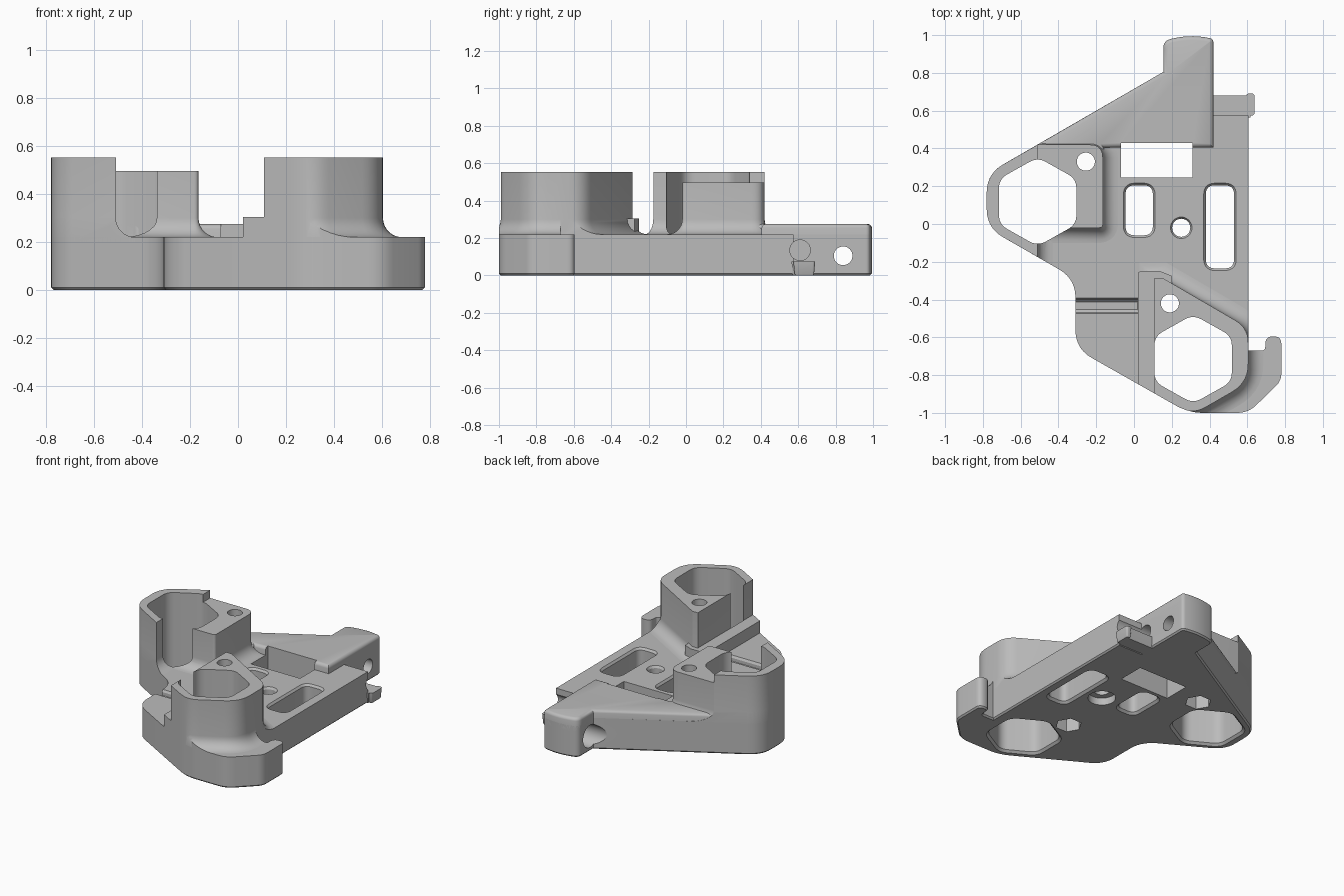
import bpy, bmesh, math
from mathutils import Matrix, Vector

cube = bpy.data.objects.get("Cube")
if cube:
    bpy.data.objects.remove(cube)

grey = bpy.data.materials.new("plain_grey")
grey.use_nodes = True
grey.diffuse_color = (0.5, 0.5, 0.5, 1)
grey.node_tree.nodes["Principled BSDF"].inputs["Base Color"].default_value = (0.5, 0.5, 0.5, 1)


def rounded(corners, steps=7):
    """Polygon from (x, y, corner length) with curved corners."""
    out = []
    for i, (x, y, t) in enumerate(corners):
        c = Vector((x, y))
        if t == 0:
            out.append(c)
            continue
        a = Vector(corners[i - 1][:2])
        b = Vector(corners[(i + 1) % len(corners)][:2])
        p, q = c + (a - c).normalized() * t, c + (b - c).normalized() * t
        for k in range(steps + 1):
            s = k / steps
            out.append(p * (1 - s) ** 2 + c * 2 * s * (1 - s) + q * s * s)
    return out


def box(x0, x1, y0, y1, t=0):
    return rounded([(x0, y0, t), (x1, y0, t), (x1, y1, t), (x0, y1, t)])


def circle(x, y, r, n=32):
    return [Vector((x + r * math.cos(math.tau * i / n), y + r * math.sin(math.tau * i / n)))
            for i in range(n)]


def hexagon(x, y):
    w, h, s, t = 0.205, 0.235, 0.12, 0.05
    return rounded([(x, y - h, t), (x + w, y - s, t), (x + w, y + s, t),
                    (x, y + h, t), (x - w, y + s, t), (x - w, y - s, t)])


def offset(poly, d):
    out = []
    for i, p in enumerate(poly):
        e = (p - poly[i - 1]).normalized()
        f = (poly[(i + 1) % len(poly)] - p).normalized()
        m, n = Vector((e.y, -e.x)), Vector((f.y, -f.x))
        out.append(p + (m + n) * (d / (1 + m.dot(n))))
    return out


def loft(name, poly, levels):
    """Stack the outline at (height, outward offset) levels."""
    bm = bmesh.new()
    rings = [[bm.verts.new((p.x, p.y, z)) for p in offset(poly, d)] for z, d in levels]
    bm.faces.new(rings[0][::-1])
    bm.faces.new(rings[-1])
    n = len(poly)
    for lo, hi in zip(rings, rings[1:]):
        for i in range(n):
            j = (i + 1) % n
            bm.faces.new((lo[i], lo[j], hi[j], hi[i]))
    mesh = bpy.data.meshes.new(name)
    bm.to_mesh(mesh)
    bm.free()
    mesh.materials.append(grey)
    ob = bpy.data.objects.new(name, mesh)
    bpy.context.collection.objects.link(ob)
    return ob


cutters = []


def cutter(name, poly, levels=((-0.1, 0), (0.8, 0))):
    ob = loft(name + "_cutter", poly, levels)
    ob.hide_render = True
    cutters.append(ob)
    return ob


def cross_bore(name, y, z, r, x0, x1):
    ob = cutter(name, circle(0, 0, r), ((x0, 0), (x1, 0)))
    ob.data.transform(Matrix.Translation((0, y, z)) @ Matrix.Rotation(math.pi / 2, 4, 'Y'))
    return ob


def finish(ob, cuts, clip=None):
    bpy.ops.object.select_all(action='DESELECT')
    bpy.context.view_layer.objects.active = ob
    ob.select_set(True)
    jobs = ([(clip, 'INTERSECT')] if clip else []) + [(c, 'DIFFERENCE') for c in cuts]
    for tool, operation in jobs:
        mod = ob.modifiers.new("cut", 'BOOLEAN')
        mod.operation, mod.object, mod.solver = operation, tool, 'EXACT'
        bpy.ops.object.modifier_apply(modifier=mod.name)
    bpy.ops.object.shade_smooth_by_angle(angle=math.radians(30))


# Shared outlines
arm_tip = [(0.42, 0.98, 0.02), (0.3, 1.005, 0.1), (0.155, 0.97, 0.04), (0.155, 0.805, 0)]
outline = rounded([
    (0.29, -1.0, 0.08), (0.605, -1.0, 0.06), (0.78, -0.83, 0.04), (0.78, -0.595, 0.04),
    (0.695, -0.595, 0.04), (0.695, -0.67, 0.02), (0.605, -0.67, 0), (0.605, 0.575, 0),
    (0.42, 0.575, 0)] + arm_tip + [
    (-0.78, 0.265, 0.1), (-0.78, -0.02, 0.1), (-0.31, -0.29, 0.1), (-0.31, -0.66, 0.1)])
DECK = 0.22
R = 0.08
skirt = [(0.2, R)] + [(DECK + R * (1 - math.cos(a)), R * (1 - math.sin(a)))
                      for a in [math.pi / 2 * i / 7 for i in range(8)]]

# Openings
through = ((-0.1, 0.015), (0, 0.015), (0.015, 0), (0.8, 0))
chamfered = ((-0.1, 0.015), (0, 0.015), (0.015, 0), (0.205, 0), (0.225, 0.015), (0.4, 0.015))
clip = cutter("outline", outline)
left_hex = cutter("left_hex", hexagon(-0.51, 0.118), through)
right_hex = cutter("right_hex", hexagon(0.313, -0.715), through)
window = cutter("window", box(-0.07, 0.31, 0.245, 0.43))
slots = [cutter("short_slot", box(-0.045, 0.1, -0.06, 0.205, 0.05), chamfered),
         cutter("long_slot", box(0.38, 0.53, -0.235, 0.205, 0.05), chamfered)]
centre_hole = cutter("centre_hole", circle(0.25, -0.02, 0.048),
                     ((-0.1, 0.04), (0.05, 0.04), (0.051, 0), (0.205, 0), (0.225, 0.012), (0.4, 0.012)))
screws = []
for x, y in ((-0.255, 0.33), (0.19, -0.42)):
    screws.append(cutter("screw_hole", circle(x, y, 0.048)))
    screws.append(cutter("nut_pocket", circle(x, y, 0.085, 6), ((-0.1, 0), (0.12, 0))))
groove = cutter("groove", box(-0.5, 0.03, -0.465, -0.4),
                ((0.17, -0.012), (0.182, 0), (0.205, 0), (0.225, 0.012), (0.4, 0.012)))
bores = [cross_bore("arm_bore", 0.84, 0.105, 0.05, 0, 0.6),
         cross_bore("arm_recess", 0.84, 0.105, 0.078, -0.2, 0.25),
         cross_bore("side_bore", 0.61, 0.135, 0.055, 0.1, 0.7)]

# Base plate with chamfered underside
base = loft("base_plate", outline, [(0, -0.01), (0.01, 0), (DECK, 0)])
finish(base, [left_hex, right_hex, window, centre_hole, groove] + slots + screws + bores)

# Raised rear arm with rounded top edge
arm = loft("rear_arm", rounded([(0.42, 0.405, 0)] + arm_tip + [
    (-0.51, 0.42, 0), (-0.51, 0.3, 0), (-0.16, 0.3, 0), (-0.16, 0.405, 0)]),
    [(0.18, 0), (0.255, 0), (0.264, -0.003), (0.271, -0.01), (0.275, -0.02)])
finish(arm, [left_hex, window] + screws + bores)

# Left socket: open half ring and lower screw pad
ring = loft("left_socket_ring", rounded([
    (-0.51, -0.175, 0), (-0.51, 0.42, 0), (-0.78, 0.265, 0.1), (-0.78, -0.02, 0.1)]),
    skirt + [(0.552, 0)])
finish(ring, [left_hex], clip)
pad = loft("left_socket_pad", rounded([
    (-0.51, -0.02, 0), (-0.165, -0.02, 0.02), (-0.165, 0.42, 0.07), (-0.51, 0.42, 0)]),
    skirt + [(0.497, 0)])
finish(pad, [left_hex, window] + screws, clip)

# Right socket with side ledge
socket = loft("right_socket", rounded([
    (0.108, -0.9, 0), (0.31, -1.01, 0.08), (0.605, -0.84, 0.1), (0.605, -0.55, 0.08),
    (0.15, -0.285, 0), (0.108, -0.285, 0)]), skirt + [(0.552, 0)])
finish(socket, [right_hex] + screws, clip)
ledge = loft("right_socket_ledge", rounded([
    (0.02, -0.95, 0), (0.2, -0.95, 0), (0.2, -0.275, 0), (0.14, -0.25, 0), (0.02, -0.25, 0.02)]),
    [(0.15, 0), (0.305, 0)])
finish(ledge, [right_hex] + screws, clip)

# Small side tab with a lipped end
tab = loft("side_tab", box(0.4, 0.61, 0.57, 0.675), [(0, -0.005), (0.01, 0), (0.075, 0.006)])
finish(tab, bores[2:])
lip = loft("side_tab_lip", box(0.6, 0.632, 0.58, 0.685, 0.01), [(0, -0.005), (0.01, 0), (0.075, 0.006)])
finish(lip, [])

for ob in cutters:
    bpy.data.objects.remove(ob)
